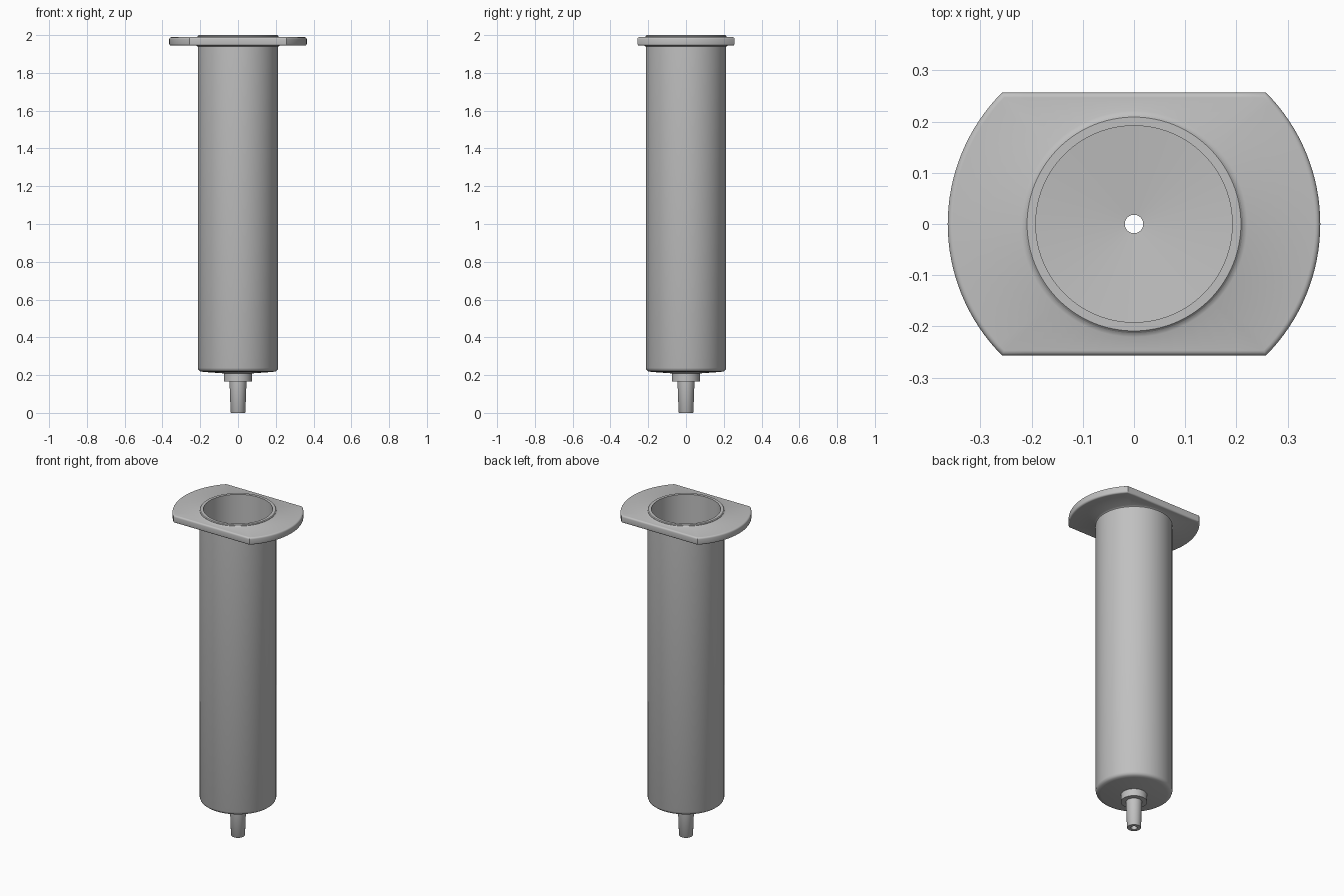
import bpy, bmesh, math
from math import sin, cos, pi, asin

if "Cube" in bpy.data.objects:
    bpy.data.objects.remove(bpy.data.objects["Cube"])

plastic = bpy.data.materials.new("grey_plastic")
plastic.diffuse_color = (0.53, 0.53, 0.53, 1)
plastic.use_nodes = True
plastic.node_tree.nodes["Principled BSDF"].inputs["Base Color"].default_value = plastic.diffuse_color


def skin(name, rings, close, angle=35):
    """Join equal-length rings of points with quads."""
    bm = bmesh.new()
    loops = [[bm.verts.new(p) for p in ring] for ring in rings]
    pairs = list(zip(loops, loops[1:]))
    if close:
        pairs.append((loops[-1], loops[0]))
    for a, b in pairs:
        n = len(a)
        for i in range(n):
            j = (i + 1) % n
            bm.faces.new((a[i], a[j], b[j], b[i]))
    bmesh.ops.recalc_face_normals(bm, faces=bm.faces)
    mesh = bpy.data.meshes.new(name)
    bm.to_mesh(mesh)
    bm.free()
    mesh.materials.append(plastic)
    ob = bpy.data.objects.new(name, mesh)
    bpy.context.collection.objects.link(ob)
    bpy.context.view_layer.objects.active = ob
    ob.select_set(True)
    bpy.ops.object.shade_smooth_by_angle(angle=math.radians(angle))
    ob.select_set(False)


def circle(r, z, angles):
    return [(r * cos(a), r * sin(a), z) for a in angles]


# Hollow barrel with conical floor, collar, tapered tip and bore
profile = [
    (0.018, 0.0), (0.037, 0.0), (0.039, 0.003), (0.045, 0.165),   # tip
    (0.073, 0.165), (0.073, 0.209),                               # collar
    (0.185, 0.217), (0.200, 0.220), (0.209, 0.227), (0.213, 0.238),
    (0.213, 1.996), (0.209, 2.0), (0.192, 2.0),                   # wall and rim
    (0.192, 0.246), (0.018, 0.230),                               # inner floor
]
even = [2 * pi * i / 96 for i in range(96)]
skin("barrel", [circle(r, z, even) for r, z in profile], True)

# Finger flange: round plate with flat front and back, rounded edges
R, Y, ARC, FLAT = 0.364, 0.257, 32, 16


def flange_angles(inset):
    c = asin((Y - inset) / (R - inset))
    spans = [(-c, c, ARC), (c, pi - c, FLAT),
             (pi - c, pi + c, ARC), (pi + c, 2 * pi - c, FLAT)]
    return [a + (b - a) * i / n for a, b, n in spans for i in range(n)]


def outline(inset, z):
    pts = []
    for a in flange_angles(inset):
        r = min(R - inset, (Y - inset) / max(abs(sin(a)), 1e-6))
        pts.append((r * cos(a), r * sin(a), z))
    return pts


base = flange_angles(0)
z0, z1, f = 1.944, 1.989, 0.010
arc = [(f * (1 - sin(t)), f * (1 - cos(t))) for t in (0, pi / 8, pi / 4, 3 * pi / 8, pi / 2)]
rings = [circle(0.211, z0 - 0.007, base), circle(0.214, z0 - 0.004, base), circle(0.221, z0, base)]
rings += [outline(i, z0 + h) for i, h in arc]
rings += [outline(i, z1 - h) for i, h in reversed(arc)]
rings += [circle(0.221, z1, base), circle(0.215, z1 + 0.003, base), circle(0.211, z1 + 0.006, base)]
skin("finger_flange", rings, True)
